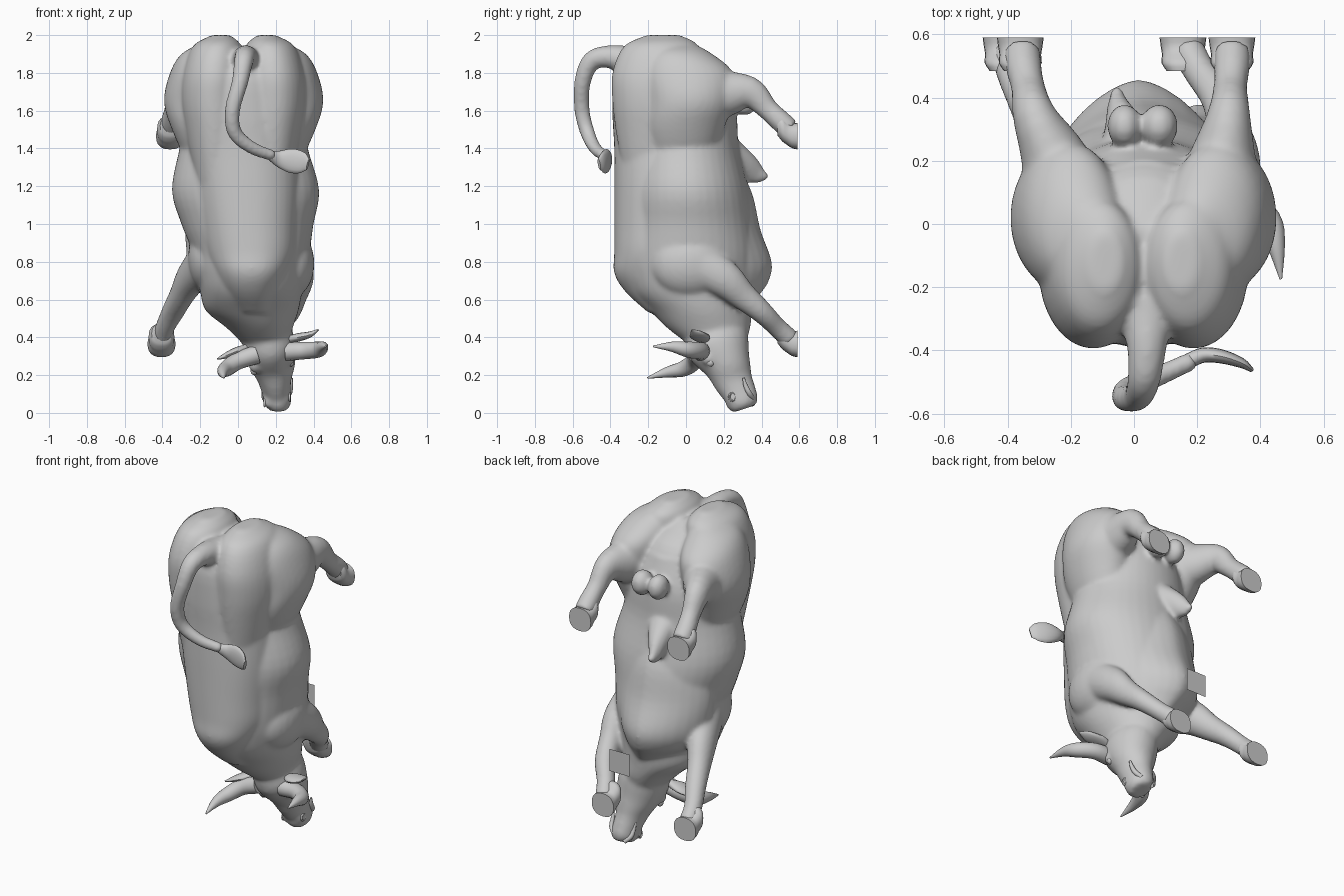
import bpy, bmesh, math
from mathutils import Vector, Matrix

X, Y, Z = Vector((1, 0, 0)), Vector((0, 1, 0)), Vector((0, 0, 1))
MID = 0.03                                    # x of the torso's plane of symmetry
SIDE = Vector((0.97, 0, 0.22)).normalized()   # the head is rolled a little


def spline(pts, k):
    p = [Vector(q) for q in pts]
    p = [p[0] * 2 - p[1]] + p + [p[-1] * 2 - p[-2]]
    out = []
    for i in range(1, len(p) - 2):
        a, b, c, d = p[i - 1:i + 3]
        for j in range(k):
            t = j / k
            out.append(0.5 * (2 * b + (c - a) * t + (2 * a - 5 * b + 4 * c - d) * t * t
                              + (3 * b - a - 3 * c + d) * t ** 3))
    return out + [p[-2]]


def sweep(bm, pts, side=X, axis=None, k=4, n=24, power=2.0):
    """Loft rings through points (x, y, z, side radius, other radius)."""
    path = spline([q if len(q) == 5 else (*q, q[3]) for q in pts], k)
    rings = []
    for i, q in enumerate(path):
        t = axis or (path[min(i + 1, len(path) - 1)].to_3d()
                     - path[max(i - 1, 0)].to_3d()).normalized()
        c = Vector(q[:3])
        s = (side - t * side.dot(t)).normalized()
        u = t.cross(s)
        ring = []
        for j in range(n):
            ca, sa = math.cos(2 * math.pi * j / n), math.sin(2 * math.pi * j / n)
            e = 2 / power
            ring.append(bm.verts.new(c + s * math.copysign(abs(ca) ** e, ca) * max(q[3], .002)
                                     + u * math.copysign(abs(sa) ** e, sa) * max(q[4], .002)))
        rings.append(ring)
    for r0, r1 in zip(rings, rings[1:]):
        for j in range(n):
            bm.faces.new((r0[j], r0[(j + 1) % n], r1[(j + 1) % n], r1[j]))
    bm.faces.new(rings[0][::-1])
    bm.faces.new(rings[-1])


def ball(bm, c, r):
    m = Matrix.Translation(c) @ Matrix.Diagonal((*r, 1))
    bmesh.ops.create_uvsphere(bm, u_segments=24, v_segments=16, radius=1, matrix=m)


def finish(name, bm):
    bmesh.ops.recalc_face_normals(bm, faces=bm.faces)
    me = bpy.data.meshes.new(name)
    bm.to_mesh(me)
    bm.free()
    for p in me.polygons:
        p.use_smooth = True
    me.set_sharp_from_angle(angle=math.radians(45))
    ob = bpy.data.objects.new(name, me)
    bpy.context.collection.objects.link(ob)
    return ob


def tube(name, pts, **kw):
    bm = bmesh.new()
    sweep(bm, pts, **kw)
    return finish(name, bm)


body = bmesh.new()

# back column
sweep(body, [(MID, -.15, 1.93, .1, .14), (.03, -.1, 1.8, .22, .28), (.03, -.12, 1.6, .27, .27),
             (.04, -.12, 1.4, .28, .26), (.05, -.12, 1.2, .28, .26), (.06, -.12, 1.0, .26, .26),
             (.07, -.12, .85, .24, .26), (.07, -.12, .74, .2, .26), (.07, -.08, .64, .16, .24),
             (.09, 0, .53, .12, .2)], axis=-Z, n=40, power=2.2)
# rib barrel, narrowing into the neck
sweep(body, [(MID, 0, 1.78, .2, .2), (.03, .0, 1.6, .3, .265), (.03, -.005, 1.4, .34, .285),
             (.04, .005, 1.18, .39, .325), (.05, .015, 1.0, .35, .34), (.07, .02, .85, .31, .35),
             (.07, .02, .75, .29, .35), (.07, .035, .64, .27, .325), (.075, .08, .54, .245, .27),
             (.115, .12, .45, .175, .22), (.15, .17, .35, .11, .14)], axis=-Z, n=40)
# chest keel, a blunt wedge
sweep(body, [(.03, .1, 1.3, .2, .19), (.02, .14, 1.15, .27, .215), (.02, .155, .97, .3, .24),
             (.015, .165, .8, .28, .29), (.02, .165, .7, .25, .275), (.04, .16, .63, .2, .235),
             (.08, .15, .54, .13, .18)], axis=-Z, n=32, power=1.6)

# haunches: a rear lobe and a wider thigh lobe on each side
for m in (1, -1):
    for lobe in (((.12, -.12, 2.0, .05, .09), (.14, -.13, 1.94, .13, .2), (.155, -.15, 1.8, .165, .24),
                  (.16, -.15, 1.65, .17, .24), (.15, -.15, 1.48, .155, .22), (.14, -.15, 1.2, .11, .17)),
                 ((.17, -.06, 1.96, .05, .09), (.2, -.03, 1.9, .13, .17), (.23, .01, 1.8, .16, .24),
                  (.25, .02, 1.65, .172, .23), (.23, -.01, 1.5, .15, .21), (.19, -.02, 1.3, .1, .15))):
        sweep(body, [(MID + m * q[0], *q[1:]) for q in lobe], axis=-Z, n=32)

# shoulders
ball(body, (.28, .02, .79), (.125, .21, .18))
ball(body, (-.15, .03, .82), (.115, .21, .18))

# legs
hind_r = [(.25, .0, 1.68, .16, .2), (.28, .2, 1.69, .11, .13), (.3, .34, 1.695, .07, .085),
          (.305, .43, 1.61, .054, .058), (.31, .5, 1.545, .058), (.31, .55, 1.5, .058)]
hind_l = [(-.19, .0, 1.68, .16, .2), (-.25, .2, 1.69, .11, .13), (-.315, .34, 1.695, .07, .085),
          (-.335, .43, 1.61, .054, .058), (-.35, .5, 1.545, .058), (-.355, .55, 1.5, .058)]
fore_r = [(.31, .05, .8, .09, .12), (.32, .2, .71, .08, .1), (.3, .3, .62, .065, .075),
          (.27, .4, .535, .06, .06), (.21, .48, .455, .052), (.17, .55, .39, .055)]
fore_l = [(-.18, .05, .8, .09, .12), (-.25, .2, .71, .08, .1), (-.3, .3, .62, .065, .075),
          (-.345, .4, .535, .06, .06), (-.385, .48, .455, .052), (-.4, .55, .39, .055)]
for leg in (hind_r, hind_l, fore_r, fore_l):
    sweep(body, leg)

# head
sweep(body, [(.15, .13, .46, .12, .15), (.165, .17, .36, .14, .17), (.185, .22, .25, .12, .125),
             (.195, .25, .17, .088, .105), (.205, .285, .1, .076, .09), (.21, .3, .052, .072, .085),
             (.21, .31, .022, .052, .065)], side=SIDE)
for m in (1, -1):                              # brows and nostril bulges
    ball(body, Vector((.18, .12, .27)) + SIDE * m * .09, (.035, .04, .04))
    ball(body, Vector((.205, .245, .07)) + SIDE * m * .045, (.03, .03, .035))

# sheath and scrotum
sweep(body, [(.0, .2, 1.42, .1, .07), (-.03, .3, 1.32, .065, .075), (-.05, .375, 1.265, .035, .055),
             (-.055, .435, 1.25, .014)])
ball(body, (.08, .31, 1.65), (.06, .07, .075))
ball(body, (-.03, .31, 1.65), (.055, .07, .075))

# tail
sweep(body, [(.04, -.26, 1.85, .09), (.04, -.4, 1.885, .062), (.03, -.5, 1.862, .052),
             (.01, -.548, 1.75, .044), (-.03, -.55, 1.6, .041), (-.015, -.52, 1.48, .039),
             (.08, -.48, 1.4, .034), (.19, -.43, 1.36, .03)], side=Vector((.6, 0, .8)))

bull = finish("body", body)
rm = bull.modifiers.new("blend", 'REMESH')
rm.mode, rm.voxel_size, rm.use_smooth_shade = 'VOXEL', .012, True
sm = bull.modifiers.new("soften", 'SMOOTH')
sm.factor, sm.iterations = .5, 10

# tail tuft
tube("tail_tuft", [(.17, -.435, 1.362, .024, .024), (.22, -.415, 1.345, .045, .024),
                   (.28, -.42, 1.335, .064, .022), (.34, -.44, 1.325, .056, .016),
                   (.37, -.46, 1.315, .03, .008)], side=Z, n=16)

# hooves, flat soles at the back
for name, x, z in (("hind_hoof_right", .31, 1.465), ("hind_hoof_left", -.36, 1.465),
                   ("front_hoof_right", .155, .365), ("front_hoof_left", -.405, .365)):
    tube(name, [(x, .485, z + .055, .052), (x, .51, z + .04, .068), (x, .535, z + .02, .066),
                (x, .56, z + .003, .07, .066), (x, .59, z, .074, .07)], axis=Y, k=2, power=2.4)

# horns
tube("horn_right", [(.25, .08, .325, .05), (.35, .07, .33, .046), (.425, .01, .335, .042),
                    (.45, -.07, .35, .028), (.465, -.175, .352, .004)], side=Z, n=16)
tube("horn_left", [(.1, .06, .31, .05), (.0, .045, .275, .046), (-.06, -.01, .235, .042),
                   (-.08, -.1, .215, .028), (-.075, -.205, .185, .004)], side=Z, n=16)

# ears
tube("ear_right", [(.26, .1, .385, .02, .02), (.32, .08, .4, .05, .022), (.38, .06, .415, .045, .016),
                   (.425, .03, .44, .004, .004)], side=Y, n=16)
tube("ear_left", [(.05, .1, .345, .02, .02), (-.01, .08, .325, .05, .022), (-.06, .06, .305, .045, .016),
                  (-.11, .03, .285, .004, .004)], side=Y, n=16)

# eyes, nostrils and lips
for m, s in ((1, "right"), (-1, "left")):
    bm = bmesh.new()
    ball(bm, Vector((.182, .13, .245)) + SIDE * m * .1, (.018, .022, .022))
    finish("eye_" + s, bm)
    o = Vector((.207, .245, .07)) + SIDE * m * .067
    loop = [o + Vector((0, .016 * math.cos(a), .02 * math.sin(a))) for a in
            [i * math.pi / 4 for i in range(9)]]
    tube("nostril_" + s, [(*p, .006) for p in loop], side=X, n=8, k=2)
    lip = [o + Vector((m * dx, dy, dz)) for dx, dy, dz in
           ((-.03, .11, -.01), (0, .09, .02), (.006, .07, .06), (.012, .06, .1))]
    tube("lip_" + s, [(*p, r) for p, r in zip(lip, (.014, .014, .012, .006))], side=X, n=10)

# small flat square plate beneath the chest, level with the soles
bm = bmesh.new()
bm.faces.new([bm.verts.new((.04 + a * .068, .59, .655 + b * .068))
              for a, b in ((1, -1), (-1, -1), (-1, 1), (1, 1))])
finish("square_plate", bm)
